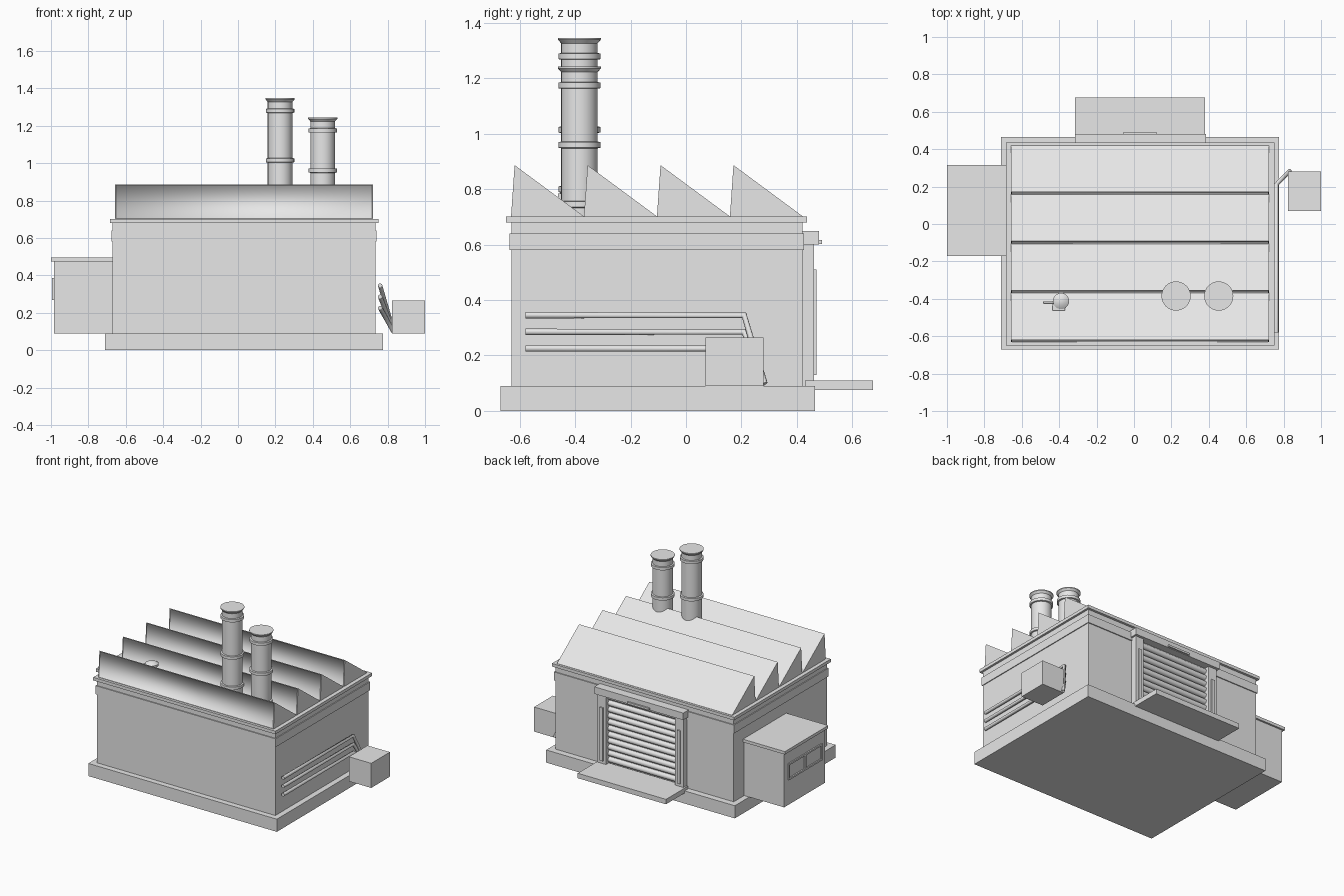
import bpy, bmesh, math
from mathutils import Vector

cube = bpy.data.objects.get("Cube")
if cube:
    bpy.data.objects.remove(cube, do_unlink=True)

grey = bpy.data.materials.new("light_grey")
grey.use_nodes = True
grey.diffuse_color = (0.8, 0.8, 0.8, 1)
grey.node_tree.nodes["Principled BSDF"].inputs["Base Color"].default_value = (0.8, 0.8, 0.8, 1)


def finish(name, bm):
    bmesh.ops.recalc_face_normals(bm, faces=bm.faces)
    mesh = bpy.data.meshes.new(name)
    bm.to_mesh(mesh)
    bm.free()
    mesh.materials.append(grey)
    obj = bpy.data.objects.new(name, mesh)
    bpy.context.collection.objects.link(obj)
    return obj


def box(name, x, y, z):
    bm = bmesh.new()
    bmesh.ops.create_cube(bm, size=1)
    for v in bm.verts:
        v.co = [lo + (c + 0.5) * (hi - lo) for c, (lo, hi) in zip(v.co, (x, y, z))]
    return finish(name, bm)


def prism(bm, profile, x0, x1):
    """Extrude a (y, z) outline along x."""
    face = bm.faces.new([bm.verts.new((x0, y, z)) for y, z in profile])
    new = bmesh.ops.extrude_face_region(bm, geom=[face])["geom"]
    bmesh.ops.translate(bm, vec=(x1 - x0, 0, 0),
                        verts=[g for g in new if isinstance(g, bmesh.types.BMVert)])


def smooth(obj, degrees=40):
    bpy.ops.object.select_all(action="DESELECT")
    obj.select_set(True)
    bpy.context.view_layer.objects.active = obj
    bpy.ops.object.shade_smooth_by_angle(angle=math.radians(degrees))


def lathe(name, x, y, profile, sides=32):
    """Spin a (radius, z) outline into a closed round solid."""
    bm = bmesh.new()
    rings = [[bm.verts.new((x + r * math.cos(math.tau * i / sides),
                            y + r * math.sin(math.tau * i / sides), z))
              for i in range(sides)] for r, z in profile]
    for a, b in zip(rings, rings[1:]):
        for i in range(sides):
            j = (i + 1) % sides
            bm.faces.new((a[i], a[j], b[j], b[i]))
    bm.faces.new(rings[0])
    bm.faces.new(rings[-1])
    obj = finish(name, bm)
    smooth(obj)
    return obj


def pipe(name, points, radius):
    curve = bpy.data.curves.new(name, "CURVE")
    curve.dimensions = "3D"
    curve.bevel_depth = radius
    curve.bevel_resolution = 3
    curve.use_fill_caps = True
    spline = curve.splines.new("POLY")
    spline.points.add(len(points) - 1)
    for p, co in zip(spline.points, points):
        p.co = (*co, 1)
    curve.materials.append(grey)
    obj = bpy.data.objects.new(name, curve)
    bpy.context.collection.objects.link(obj)


# Main building
box("foundation", (-0.71, 0.775), (-0.67, 0.465), (0, 0.09))
box("walls", (-0.67, 0.735), (-0.63, 0.42), (0.08, 0.7))
box("wall_band", (-0.676, 0.741), (-0.637, 0.427), (0.58, 0.64))
box("cornice", (-0.685, 0.75), (-0.65, 0.437), (0.68, 0.702))

# Sawtooth roof with a recessed skylight in each upright face
for n in range(4):
    y = -0.632 + 0.2635 * n
    bm = bmesh.new()
    prism(bm, [(y, 0.70), (y + 0.013, 0.887), (y + 0.262, 0.703), (y + 0.262, 0.70)], -0.658, 0.722)
    bmesh.ops.recalc_face_normals(bm, faces=bm.faces)
    front = min(bm.faces, key=lambda f: f.normal.y)
    sides = bmesh.ops.inset_region(bm, faces=[front], thickness=0.007)["faces"]
    walls = bmesh.ops.inset_region(bm, faces=[front], thickness=0.001, depth=-0.006)["faces"]
    for f in [front] + walls:
        f.smooth = True
    finish(f"roof_tooth_{n + 1}", bm)

# Chimneys with raised collars and flared caps
for name, x, top, collars in (("tall_chimney", 0.225, 1.347, (0.80, 1.015, 1.28)),
                              ("short_chimney", 0.453, 1.243, (0.745, 0.96, 1.175))):
    r = 0.066
    outline = [(r, 0.68)]
    for z in collars:
        outline += [(r, z - 0.012), (0.076, z - 0.01), (0.076, z + 0.01), (r, z + 0.012)]
    outline += [(r, top - 0.02), (0.078, top - 0.006), (0.078, top)]
    lathe(name, x, -0.385, outline)

# Small roof vent
lathe("roof_vent", -0.39, -0.412, [(0.03, 0.7), (0.03, 0.77), (0.043, 0.775), (0.043, 0.79), (0.02, 0.805)])
box("vent_motor", (-0.437, -0.37), (-0.462, -0.428), (0.72, 0.785))
pipe("vent_pipe", [(-0.485, -0.418, 0.76), (-0.39, -0.418, 0.76)], 0.007)

# Side annex with a two-pane window
box("annex", (-0.985, -0.66), (-0.158, 0.303), (0.09, 0.477))
box("annex_roof", (-1.0, -0.66), (-0.171, 0.316), (0.475, 0.496))
for z in (0.275, 0.38):
    box("window_rail", (-0.994, -0.98), (-0.115, 0.26), (z - 0.006, z + 0.006))
for y in (-0.11, 0.0725, 0.255):
    box("window_mullion", (-0.994, -0.98), (y - 0.006, y + 0.006), (0.275, 0.38))
for y in (-0.1, 0.082):
    box("window_pane", (-0.988, -0.98), (y, y + 0.16), (0.284, 0.371))

# Outdoor unit and its pipes
box("outdoor_unit", (0.824, 1.0), (0.07, 0.28), (0.09, 0.265))
for z in (0.225, 0.285, 0.345):
    pipe("side_pipe", [(0.76, -0.58, z), (0.76, 0.21, z), (0.832, 0.283, 0.098)], 0.012)

# Loading dock: posts, header, shutter, platform
box("dock_platform", (-0.315, 0.38), (0.43, 0.675), (0.075, 0.11))
box("door_header", (-0.315, 0.385), (0.41, 0.481), (0.6, 0.65))
box("door_lamp", (-0.055, 0.12), (0.47, 0.492), (0.603, 0.617))
for x in (-0.27, 0.34):
    box("door_post", (x - 0.033, x + 0.033), (0.41, 0.462), (0.09, 0.6))
    box("post_bumper", (x - 0.012, x + 0.012), (0.455, 0.471), (0.13, 0.51))
bm = bmesh.new()
step = 0.49 / 11
for n in range(11):
    mid = 0.11 + step * (n + 0.5)
    arc = [math.pi * (i / 8 - 0.5) for i in range(9)]
    prism(bm, [(0.418 + 0.022 * math.cos(a), mid + 0.45 * step * math.sin(a)) for a in arc], -0.24, 0.31)
smooth(finish("roller_shutter", bm))
